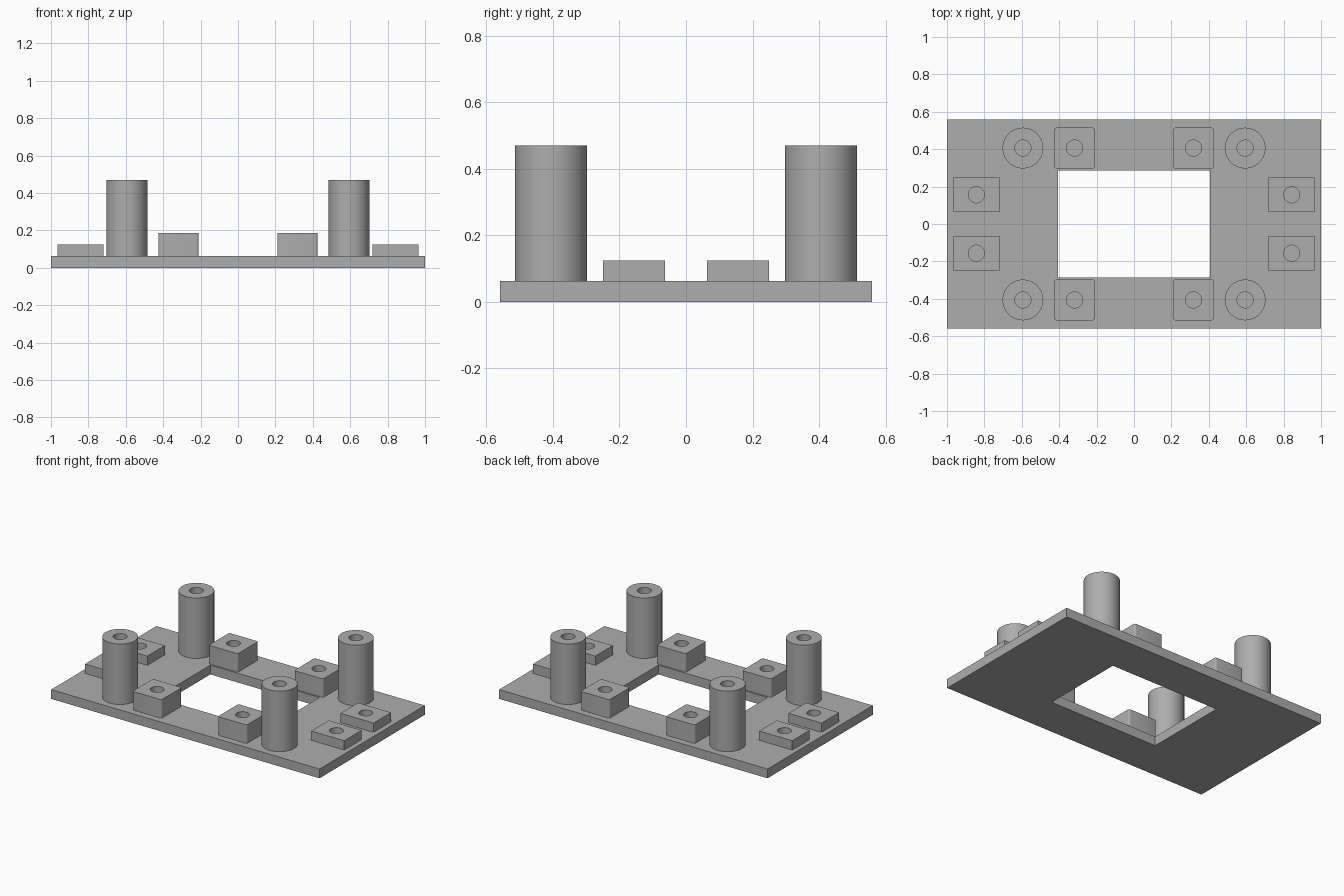
import bpy
import bmesh
from math import cos, sin, pi, radians

cube = bpy.data.objects.get("Cube")
if cube:
    bpy.data.objects.remove(cube, do_unlink=True)

grey = bpy.data.materials.new("plain grey")
grey.use_nodes = True
colour = (0.42, 0.42, 0.42, 1)
grey.diffuse_color = colour
grey.node_tree.nodes["Principled BSDF"].inputs["Base Color"].default_value = colour

PLATE_TOP = 0.0625
HOLE_RADIUS = 0.043


def circle(radius, sides):
    return [(radius * cos(2 * pi * i / sides), radius * sin(2 * pi * i / sides))
            for i in range(sides)]


def rectangle(hx, hy, corner=0.0, steps=4):
    """Outline of a rectangle, optionally with rounded corners."""
    if not corner:
        return [(-hx, -hy), (hx, -hy), (hx, hy), (-hx, hy)]
    points = []
    for q, (sx, sy) in enumerate([(1, 1), (-1, 1), (-1, -1), (1, -1)]):
        for i in range(steps + 1):
            a = pi / 2 * (q + i / steps)
            points.append((sx * (hx - corner) + corner * cos(a),
                           sy * (hy - corner) + corner * sin(a)))
    return points


def holed_prism(name, outer, inner, bottom, top, x=0, y=0):
    """Extrude an outline with an opening straight up."""
    bm = bmesh.new()
    edges = []
    for loop in (outer, inner):
        verts = [bm.verts.new((px, py, bottom)) for px, py in loop]
        edges += [bm.edges.new((v, verts[i - 1])) for i, v in enumerate(verts)]
    bmesh.ops.triangle_fill(bm, edges=edges, use_beauty=True, normal=(0, 0, 1))
    # Keep the base and raise a copy of it as the top
    result = bmesh.ops.extrude_face_region(bm, geom=bm.faces[:], use_keep_orig=True)
    raised = [g for g in result["geom"] if isinstance(g, bmesh.types.BMVert)]
    bmesh.ops.translate(bm, verts=raised, vec=(0, 0, top - bottom))
    bmesh.ops.recalc_face_normals(bm, faces=bm.faces[:])
    mesh = bpy.data.meshes.new(name)
    bm.to_mesh(mesh)
    bm.free()
    mesh.materials.append(grey)
    obj = bpy.data.objects.new(name, mesh)
    obj.location = (x, y, 0)
    bpy.context.collection.objects.link(obj)
    return obj


# Base plate with the central window
holed_prism("base_plate", rectangle(1, 0.56), rectangle(0.407, 0.287), 0, PLATE_TOP)

# Mirrored bosses: name, outline, top height, position in one quarter
hole = circle(HOLE_RADIUS, 32)
bosses = [
    ("tall_post", circle(0.109, 48), 0.47, 0.594, 0.406),
    ("square_block", rectangle(0.108, 0.109, 0.012), 0.1875, 0.318, 0.406),
    ("side_pad", rectangle(0.123, 0.093), 0.125, 0.843, 0.156),
]
parts = []
for name, outline, top, x, y in bosses:
    for sx, side in ((1, "left"), (-1, "right")):
        for sy, end in ((-1, "front"), (1, "back")):
            parts.append(holed_prism(f"{name}_{end}_{side}", outline, hole,
                                     PLATE_TOP, top, sx * x, sy * y))

# Smooth round walls, crisp rims
bpy.ops.object.select_all(action="DESELECT")
for obj in parts:
    obj.select_set(True)
bpy.context.view_layer.objects.active = parts[0]
bpy.ops.object.shade_smooth_by_angle(angle=radians(30))
